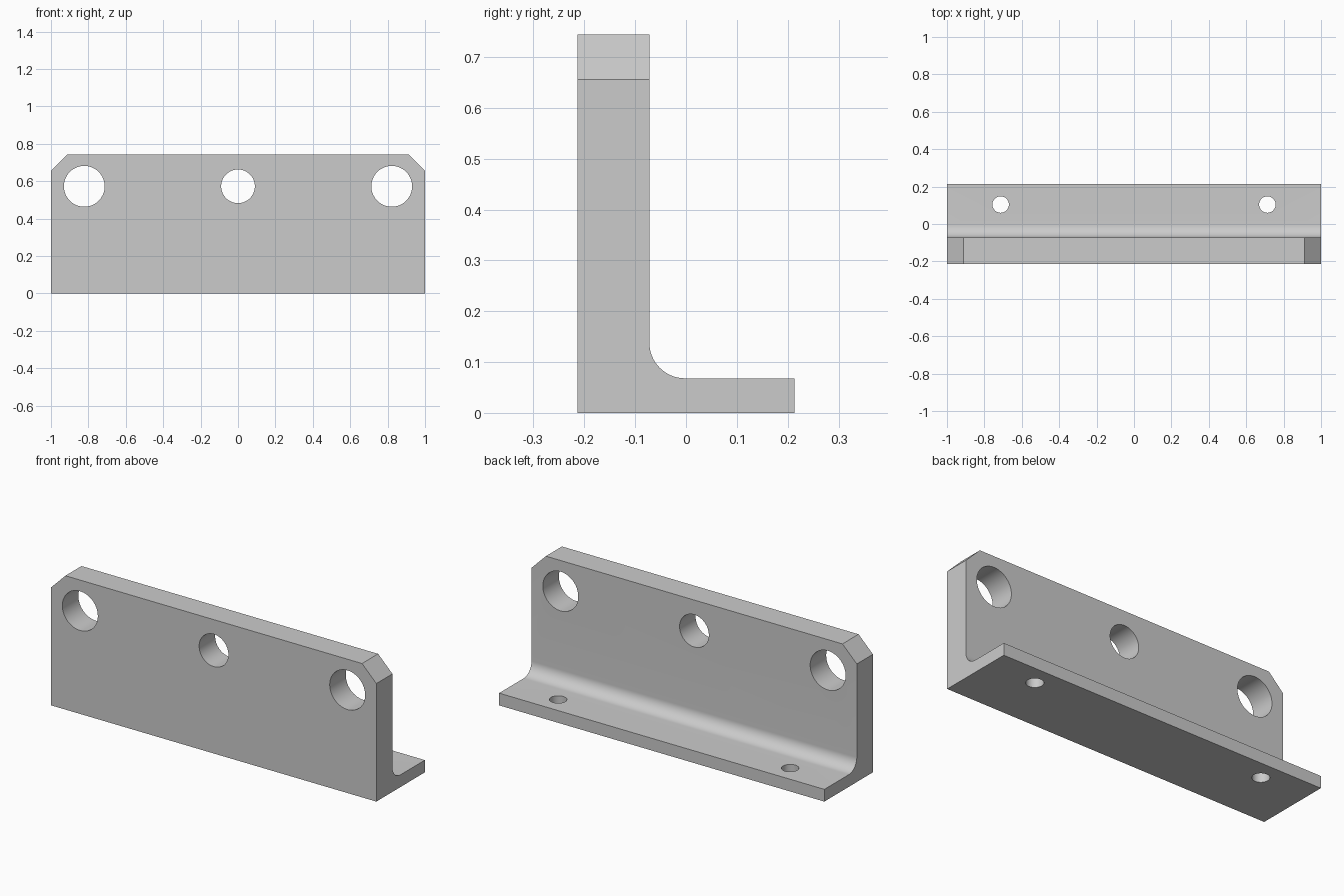
import bpy, bmesh
from math import sin, cos, pi, radians
from mathutils import Matrix, Vector

if "Cube" in bpy.data.objects:
    bpy.data.objects.remove(bpy.data.objects["Cube"])

HALF_Y, WALL_Y, HEIGHT, FOOT_Z = 0.213, -0.072, 0.744, 0.068
FILLET, CHAMFER = 0.07, 0.088


def make_object(name, bm):
    bmesh.ops.recalc_face_normals(bm, faces=bm.faces)
    mesh = bpy.data.meshes.new(name)
    bm.to_mesh(mesh)
    bm.free()
    obj = bpy.data.objects.new(name, mesh)
    bpy.context.collection.objects.link(obj)
    return obj


# L-shaped profile with a rounded inside corner, extruded along x
arc = [(WALL_Y + FILLET - FILLET * sin(a), FOOT_Z + FILLET - FILLET * cos(a))
       for a in (i * pi / 2 / 16 for i in range(17))]
profile = [(-HALF_Y, 0), (HALF_Y, 0), (HALF_Y, FOOT_Z)] + arc + \
          [(WALL_Y, HEIGHT), (-HALF_Y, HEIGHT)]
bm = bmesh.new()
end = bm.faces.new([bm.verts.new((-1, y, z)) for y, z in profile])
ext = bmesh.ops.extrude_face_region(bm, geom=[end])
bmesh.ops.translate(bm, vec=(2, 0, 0),
                    verts=[g for g in ext["geom"] if isinstance(g, bmesh.types.BMVert)])

# Chamfered top corners
for side in (-1, 1):
    cut = bmesh.ops.bisect_plane(
        bm, geom=bm.verts[:] + bm.edges[:] + bm.faces[:], clear_outer=True,
        plane_co=(side * (1 - CHAMFER), 0, HEIGHT),
        plane_no=Vector((side, 0, 1)).normalized())
    edges = [g for g in cut["geom_cut"] if isinstance(g, bmesh.types.BMEdge)]
    bmesh.ops.edgeloop_fill(bm, edges=edges)
bracket = make_object("angle_bracket", bm)

# Drill holes: three through the wall, two through the foot
bm = bmesh.new()


def drill(x, y, z, radius, depth, turn):
    bmesh.ops.create_cone(
        bm, cap_ends=True, segments=64, radius1=radius, radius2=radius, depth=depth,
        matrix=Matrix.Translation((x, y, z)) @ Matrix.Rotation(turn, 4, 'X'))


wall_mid = (WALL_Y - HALF_Y) / 2
drill(0, wall_mid, 0.573, 0.09, 0.3, pi / 2)
for side in (-1, 1):
    drill(side * 0.822, wall_mid, 0.573, 0.109, 0.3, pi / 2)
    drill(side * 0.713, 0.104, FOOT_Z / 2, 0.044, 0.2, 0)
cutter = make_object("hole_cutter", bm)
cutter.hide_render = True

mod = bracket.modifiers.new("holes", 'BOOLEAN')
mod.operation, mod.solver, mod.object = 'DIFFERENCE', 'EXACT', cutter
bpy.context.view_layer.objects.active = bracket
bracket.select_set(True)
bpy.ops.object.modifier_apply(modifier=mod.name)
bpy.data.objects.remove(cutter)

# Smooth the bores and fillet, keep edges sharp
bpy.ops.object.shade_smooth_by_angle(angle=radians(30))
